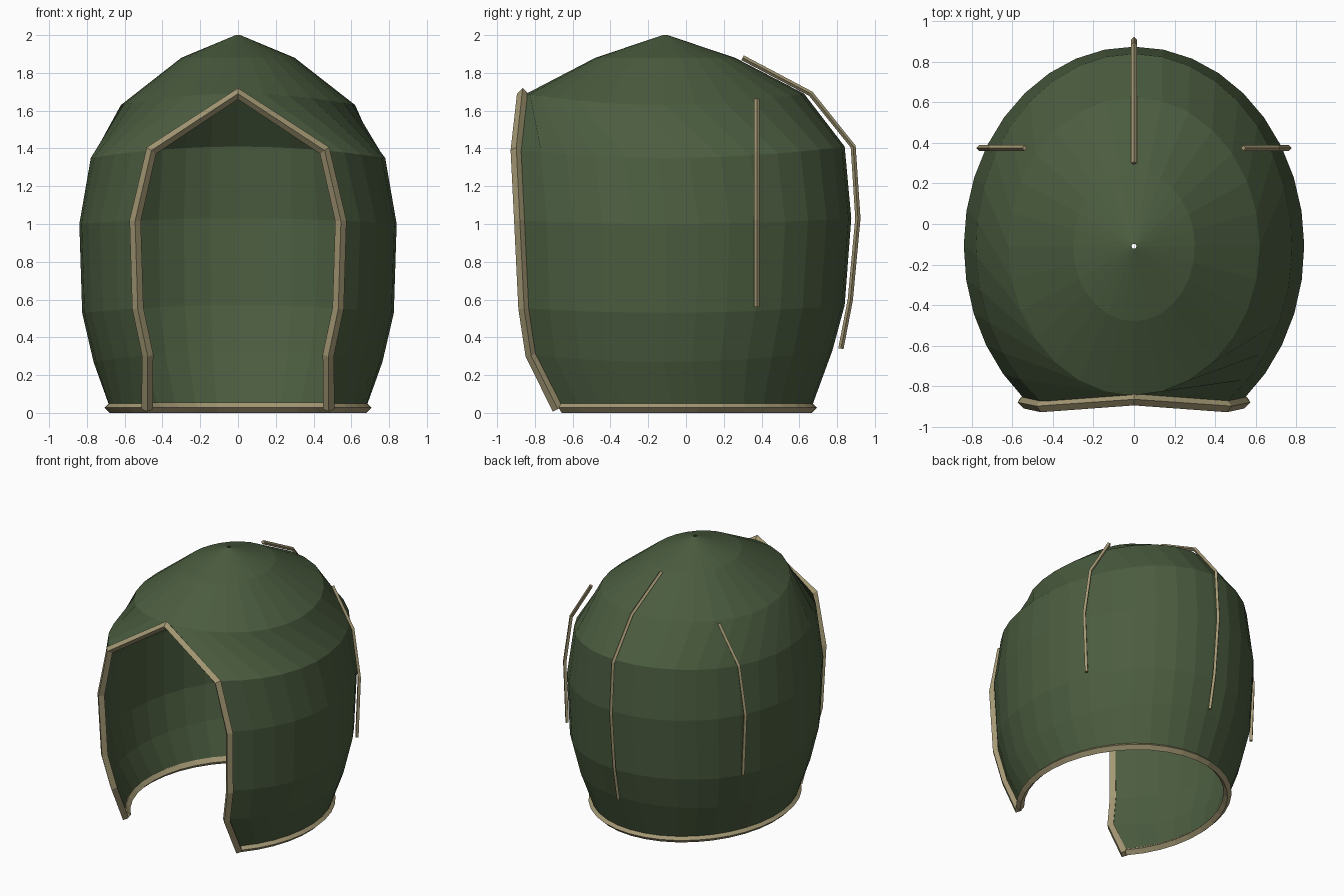
import bpy, bmesh, math
from mathutils import Vector

if "Cube" in bpy.data.objects:
    bpy.data.objects.remove(bpy.data.objects["Cube"])

SEGS = 28      # faces around the shell
CY = -0.11     # y of the shell axis


def material(name, rgb):
    m = bpy.data.materials.new(name)
    m.diffuse_color = (*rgb, 1)
    m.use_nodes = True
    m.node_tree.nodes["Principled BSDF"].inputs["Base Color"].default_value = m.diffuse_color
    return m


green = material("dark_green_cloth", (0.070, 0.108, 0.050))
tan = material("tan_trim", (0.37, 0.315, 0.175))

# Rings from crown to hem: side height, extra height at front and back,
# half width, half depth, half angle of the face opening in degrees
RINGS = [
    (2.00, 0.00, 0.012, 0.012, 0),
    (1.88, 0.00, 0.300, 0.370, 0),
    (1.63, 0.06, 0.620, 0.735, 0),
    (1.35, 0.06, 0.780, 0.950, 36),
    (1.00, 0.03, 0.840, 0.985, 40.4),
    (0.53, 0.04, 0.825, 0.950, 40),
    (0.27, 0.06, 0.765, 0.885, 38.7),
    (0.03, 0.00, 0.680, 0.775, 45),
]


def ring_points(z, dz, rx, ry, gap):
    """Points round one ring, from one edge of the opening to the other."""
    pts = []
    for i in range(SEGS + 1):
        a = math.radians(gap + (360 - 2 * gap) * i / SEGS)
        pts.append(Vector((rx * math.sin(a), CY - ry * math.cos(a),
                           z + dz * math.cos(a) ** 2)))
    return pts


def tube(name, pts, radius):
    """Four-sided tube along a path."""
    cu = bpy.data.curves.new(name, 'CURVE')
    cu.dimensions = '3D'
    cu.bevel_depth = radius
    cu.bevel_resolution = 0
    cu.use_fill_caps = True
    sp = cu.splines.new('POLY')
    sp.points.add(len(pts) - 1)
    for p, co in zip(sp.points, pts):
        p.co = (*co, 1)
    sp.use_smooth = False
    cu.materials.append(tan)
    ob = bpy.data.objects.new(name, cu)
    bpy.context.collection.objects.link(ob)
    bpy.ops.object.select_all(action='DESELECT')
    ob.select_set(True)
    bpy.context.view_layer.objects.active = ob
    bpy.ops.object.convert(target='MESH')
    return ob


# Hood shell: lofted rings, open at the face and the bottom
rows = [ring_points(*r) for r in RINGS]
bm = bmesh.new()
grid = [[bm.verts.new(p) for p in row] for row in rows]
for upper, lower in zip(grid, grid[1:]):
    for i in range(SEGS):
        bm.faces.new((upper[i], lower[i], lower[i + 1], upper[i + 1]))
bmesh.ops.remove_doubles(bm, verts=bm.verts, dist=0.0005)
bmesh.ops.recalc_face_normals(bm, faces=bm.faces)
if sum(f.normal.dot(f.calc_center_median() - Vector((0, CY, 1))) for f in bm.faces) < 0:
    bmesh.ops.reverse_faces(bm, faces=bm.faces)
me = bpy.data.meshes.new("hood_shell")
bm.to_mesh(me)
bm.free()
me.materials.append(green)
bpy.context.collection.objects.link(bpy.data.objects.new("hood_shell", me))

# Trim round the face opening, following the ring ends
push = Vector((0, -0.02, 0))
right_edge = [row[0] + push for row in rows[2:]]
left_edge = [row[-1] + push for row in rows[2:]]
face = left_edge[::-1] + right_edge[1:]
face[0].z = face[-1].z = 0.02
tube("face_trim", face, 0.03)

# Trim along the hem
tube("hem_trim", [Vector((p.x, p.y, 0.028)) for p in rows[-1]], 0.028)

# Rib down the back
tube("back_rib", [(0, 0.30, 1.88), (0, 0.66, 1.69), (0, 0.885, 1.41),
                  (0, 0.91, 1.03), (0, 0.87, 0.60), (0, 0.82, 0.34)], 0.014)

# Ribs on both sides
for side, s in (("right", 1), ("left", -1)):
    tube(side + "_side_rib", [(s * 0.54, 0.375, 1.66), (s * 0.71, 0.375, 1.38),
                              (s * 0.765, 0.375, 1.02), (s * 0.745, 0.375, 0.56)], 0.014)
